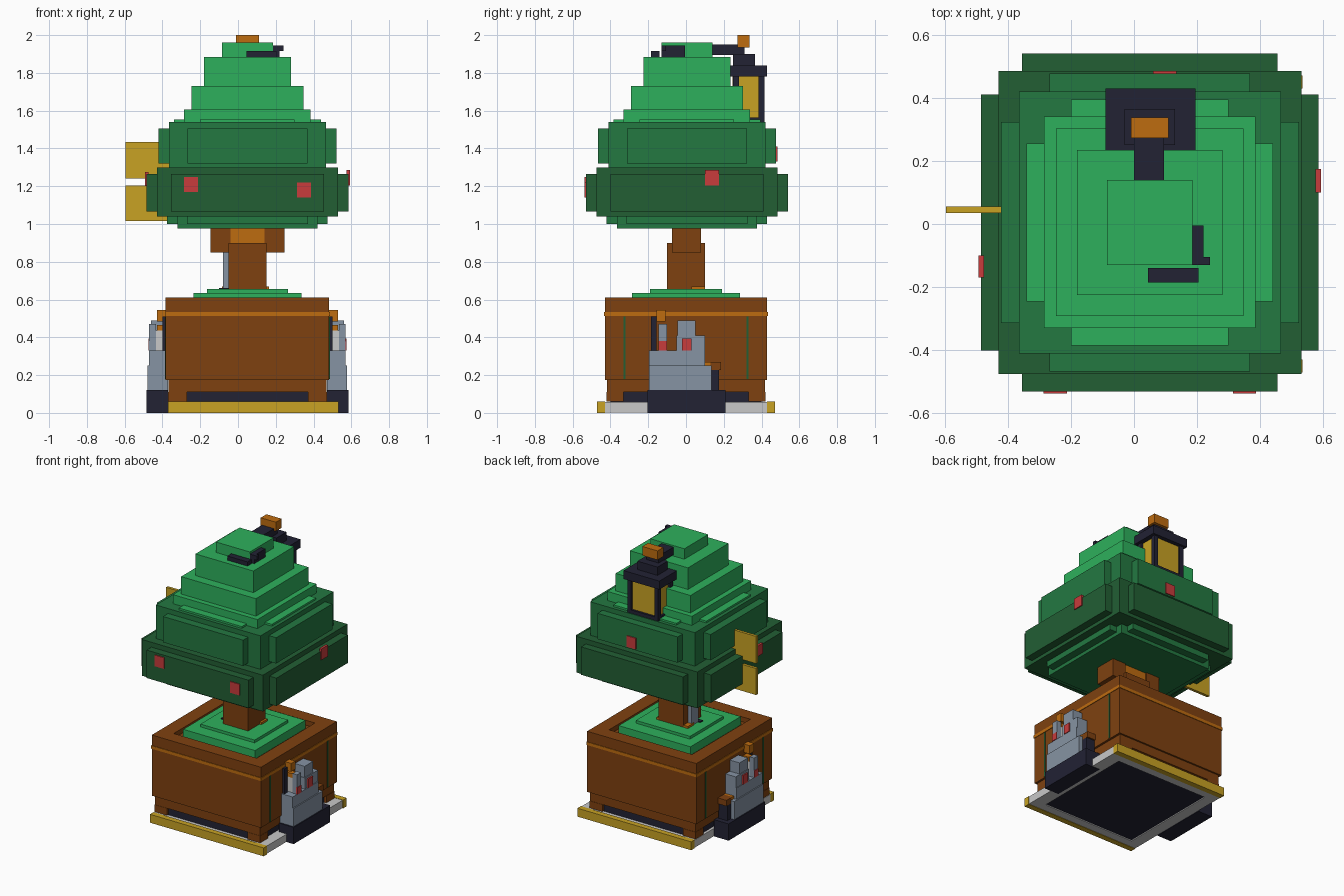
import bpy
import bmesh

CX = 0.05  # centre line of the tree and its planter

old = bpy.data.objects.get("Cube")
if old:
    bpy.data.objects.remove(old, do_unlink=True)


def material(name, r, g, b):
    m = bpy.data.materials.new(name)
    m.use_nodes = True
    m.diffuse_color = (r, g, b, 1)
    m.node_tree.nodes["Principled BSDF"].inputs["Base Color"].default_value = (r, g, b, 1)
    m.node_tree.nodes["Principled BSDF"].inputs["Roughness"].default_value = 0.8
    return m


light_green = material("light green", .027, .434, .107)
mid_green = material("mid green", .017, .188, .053)
dark_green = material("dark green", .016, .114, .034)
brown = material("bark brown", .212, .053, .005)
orange = material("amber orange", .515, .15, .005)
yellow = material("golden yellow", .578, .361, .017)
navy = material("dark navy", .016, .016, .034)
grey = material("blue grey", .238, .292, .366)
white = material("off white", .578, .578, .578)
red = material("berry red", .578, .045, .045)


def box(name, mat, xs, ys, zs):
    """Axis-aligned block given by its extent on each axis."""
    mesh = bpy.data.meshes.new(name)
    bm = bmesh.new()
    bmesh.ops.create_cube(bm, size=1)
    for v in bm.verts:
        v.co = [lo + (c + 0.5) * (hi - lo) for c, (lo, hi) in zip(v.co, (xs, ys, zs))]
    bm.to_mesh(mesh)
    bm.free()
    mesh.materials.append(mat)
    obj = bpy.data.objects.new(name, mesh)
    bpy.context.collection.objects.link(obj)
    return obj


def centred(name, mat, half_x, half_y, zs, y=0.0):
    """Block centred on the trunk."""
    return box(name, mat, (CX - half_x, CX + half_x), (y - half_y, y + half_y), zs)


def pair(name, mat, xs, ys, zs):
    """Block plus its mirror image across the trunk centre line."""
    box(name + "_left", mat, xs, ys, zs)
    box(name + "_right", mat, (2 * CX - xs[1], 2 * CX - xs[0]), ys, zs)


def tier(name, mat, half, zs, arm, reach, plate_zs):
    """Square foliage layer with a raised plate on each of its four sides."""
    y = 0.005
    centred(name, mat, half, half, zs, y)
    centred(name + "_side_plates", mat, reach, arm, plate_zs, y)
    centred(name + "_end_plates", mat, arm, reach, plate_zs, y)


# Foliage, bottom to top
tier("underside_leaves", mid_green, .37, (.975, 1.04), .32, .425, (1.0, 1.04))
tier("lower_leaves", dark_green, .48, (1.04, 1.3), .405, .535, (1.065, 1.265))
tier("middle_leaves", mid_green, .415, (1.3, 1.54), .318, .472, (1.32, 1.505))
tier("upper_leaves", light_green, .335, (1.54, 1.605), .25, .39, (1.53, 1.553))
for i, (half, zs) in enumerate([(.297, (1.6, 1.73)), (.23, (1.73, 1.885)), (.135, (1.885, 1.96))]):
    centred(f"crown_step_{i}", light_green, half, half, zs, .005)

# Red berries
for i, (x, z) in enumerate([(-.25, 1.21), (.35, 1.18)]):
    box(f"front_berry_{i}", red, (x - .037, x + .037), (-.537, -.525), (z - .04, z + .04))
box("left_berry", red, (.575, .592), (.1, .175), (1.205, 1.285))
box("right_berry", red, (-.492, -.475), (-.17, -.1), (1.2, 1.275))
box("back_berry", red, (.06, .135), (.465, .484), (1.33, 1.41))

# Yellow sign boards on the side
for i, zs in enumerate([(1.24, 1.435), (1.015, 1.205)]):
    box(f"sign_board_{i}", yellow, (-.595, -.36), (.035, .055), zs)

# Trunk
centred("trunk", brown, .1, .1, (.6, .9))
pair("branch", brown, (.14, .245), (-.075, .08), (.85, .98))
centred("trunk_core", orange, .09, .07, (.88, .98))
box("trunk_tool", grey, (-.08, -.05), (-.03, .05), (.65, .85))
box("tool_foot", navy, (-.1, -.05), (-.05, -.02), (.65, .662))
box("trunk_ring", orange, (-.085, .165), (.03, .1), (.65, .67))

# Lantern hanging at the back
box("lantern_glass", yellow, (-.055, .16), (.245, .4), (1.56, 1.78))
box("lantern_base", navy, (-.07, .175), (.25, .415), (1.54, 1.565))
for x in (-.07, .145):
    for y in (.25, .385):
        box("lantern_post", navy, (x, x + .03), (y, y + .03), (1.55, 1.78))
box("lantern_cap", navy, (-.09, .195), (.235, .43), (1.78, 1.84))
box("lantern_neck", navy, (-.03, .13), (.25, .365), (1.84, 1.9))
box("lantern_arm", navy, (0, .095), (.135, .31), (1.895, 1.95))
box("lantern_knob", orange, (-.01, .11), (.272, .337), (1.935, 2))

# Dark ornament on the crown
box("ornament_bar", navy, (.045, .205), (-.185, -.14), (1.885, 1.915))
box("ornament_side", navy, (.185, .22), (-.13, -.005), (1.885, 1.945))
box("ornament_tip", navy, (.185, .24), (-.13, -.105), (1.915, 1.945))

# Planter box with an open rim
centred("planter_body", brown, .433, .43, (.175, .575))
centred("planter_skirt", brown, .418, .418, (.11, .175))
centred("planter_underside", navy, .4, .4, (.055, .11))
for side in (-1, 1):
    rim_y = sorted((side * .33, side * .43))
    box("rim_end", brown, (CX - .433, CX + .433), rim_y, (.575, .61))
    for end in (-1, 1):
        foot_x = sorted((CX + side * .32, CX + side * .42))
        foot_y = sorted((end * .33, end * .42))
        box("planter_foot", brown, foot_x, foot_y, (.06, .11))
        gap = end * .325
        strip_x = sorted((CX + side * .42, CX + side * .436))
        box("panel_gap", dark_green, strip_x, (gap - .006, gap + .006), (.18, .51))
pair("rim_side", brown, (.38, .483), (-.33, .33), (.575, .61))
centred("planter_band", orange, .437, .434, (.513, .535))
centred("grass_lower", light_green, .285, .285, (.57, .635))
centred("grass_upper", light_green, .215, .19, (.63, .655))

# Pallet under the planter
for side in (-1, 1):
    box("pallet_edge", yellow, (-.37, .533), sorted((side * .43, side * .47)), (0, .06))
box("pallet_left_rail", white, (.44, .53), (-.43, .43), (.003, .058))
box("pallet_right_rail", white, (-.37, -.29), (-.43, .43), (.003, .058))
box("pallet_deck", navy, (-.29, .44), (-.41, .41), (.01, .05))
for y in (-.4, .4):
    box("pallet_slat", white, (-.29, .44), (y - .03, y + .03), (.003, .054))

# Stone figures on both sides of the planter
pair("figure_plinth", navy, (.47, .585), (-.205, .21), (0, .12))
pair("figure_body", grey, (.47, .578), (-.195, .135), (.12, .25))
pair("figure_chest", grey, (.47, .57), (-.195, .1), (.25, .33))
pair("figure_shoulder", grey, (.48, .565), (-.05, .1), (.33, .41))
pair("figure_head", grey, (.48, .56), (-.045, .05), (.41, .49))
pair("figure_arm", grey, (.535, .57), (-.145, -.1), (.33, .47))
pair("figure_sleeve", white, (.48, .535), (-.14, -.1), (.33, .435))
pair("figure_cuff", orange, (.475, .53), (-.14, -.1), (.435, .465))
pair("figure_torch", orange, (.48, .53), (-.155, -.108), (.485, .545))
pair("torch_handle", navy, (.48, .5), (-.185, -.155), (.33, .51))
pair("figure_badge", red, (.55, .575), (-.022, .028), (.33, .395))
pair("arm_badge", red, (.56, .575), (-.145, -.1), (.33, .38))
pair("small_tail", orange, (.48, .55), (.07, .13), (.245, .27))
pair("tail_tip", brown, (.48, .55), (.12, .185), (.228, .27))
pair("tail_stem", navy, (.48, .55), (.13, .175), (.12, .228))
